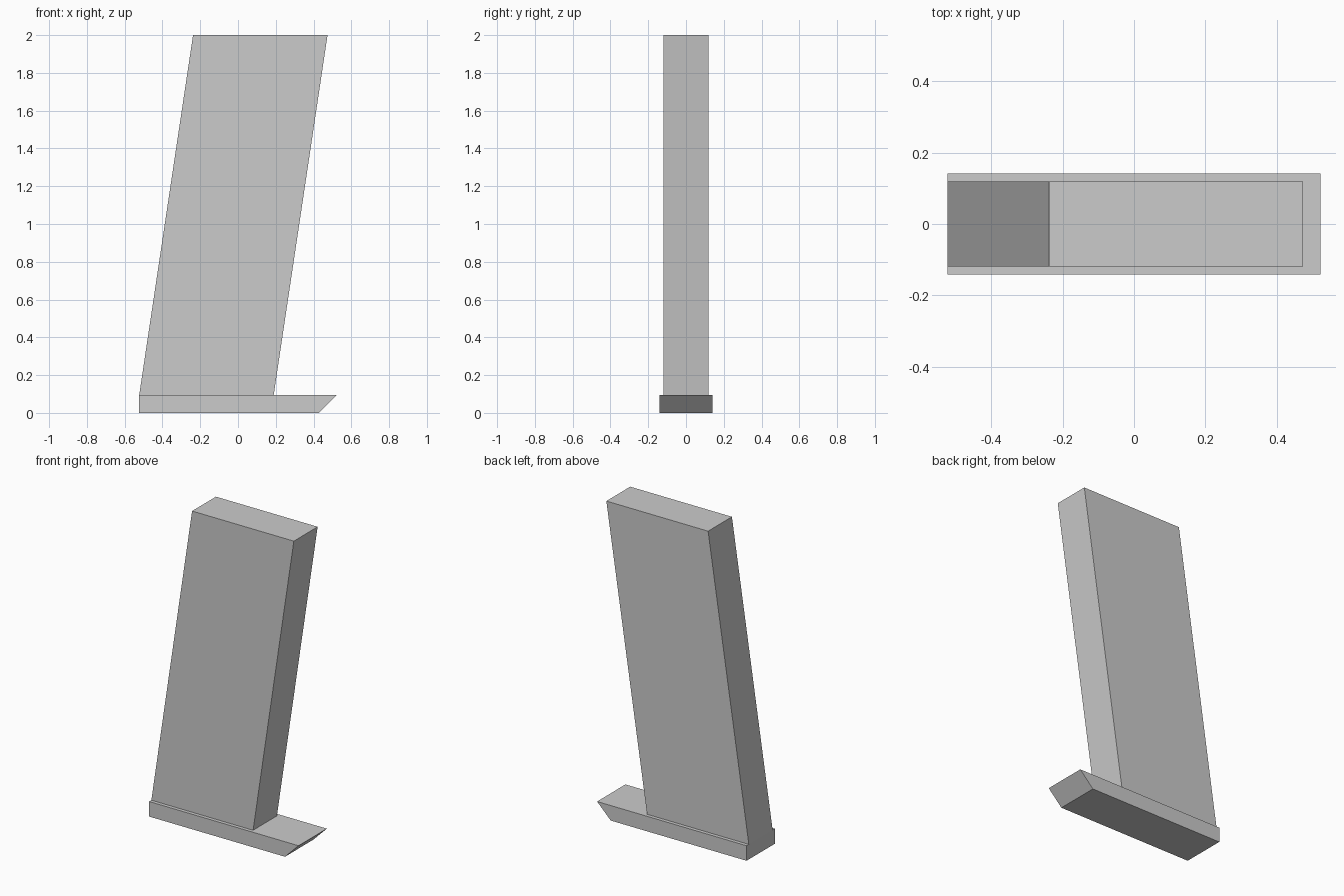
import bpy
import bmesh

if "Cube" in bpy.data.objects:
    bpy.data.objects.remove(bpy.data.objects["Cube"])


def extruded_profile(name, profile, half_width):
    """Extrude an (x, z) side profile symmetrically along y."""
    bm = bmesh.new()
    face = bm.faces.new([bm.verts.new((x, -half_width, z)) for x, z in profile])
    ext = bmesh.ops.extrude_face_region(bm, geom=[face])
    verts = [g for g in ext["geom"] if isinstance(g, bmesh.types.BMVert)]
    bmesh.ops.translate(bm, verts=verts, vec=(0, 2 * half_width, 0))
    bmesh.ops.recalc_face_normals(bm, faces=bm.faces)
    mesh = bpy.data.meshes.new(name)
    bm.to_mesh(mesh)
    bm.free()
    obj = bpy.data.objects.new(name, mesh)
    bpy.context.collection.objects.link(obj)
    return obj


BASE_TOP = 0.095

# Base plate with an undercut front lip
extruded_profile("base_plate",
                 [(-0.523, 0), (0.428, 0), (0.523, BASE_TOP), (-0.523, BASE_TOP)],
                 0.1415)

# Slanted main body
extruded_profile("slanted_body",
                 [(-0.523, BASE_TOP), (0.189, BASE_TOP), (0.474, 2.0), (-0.238, 2.0)],
                 0.119)
